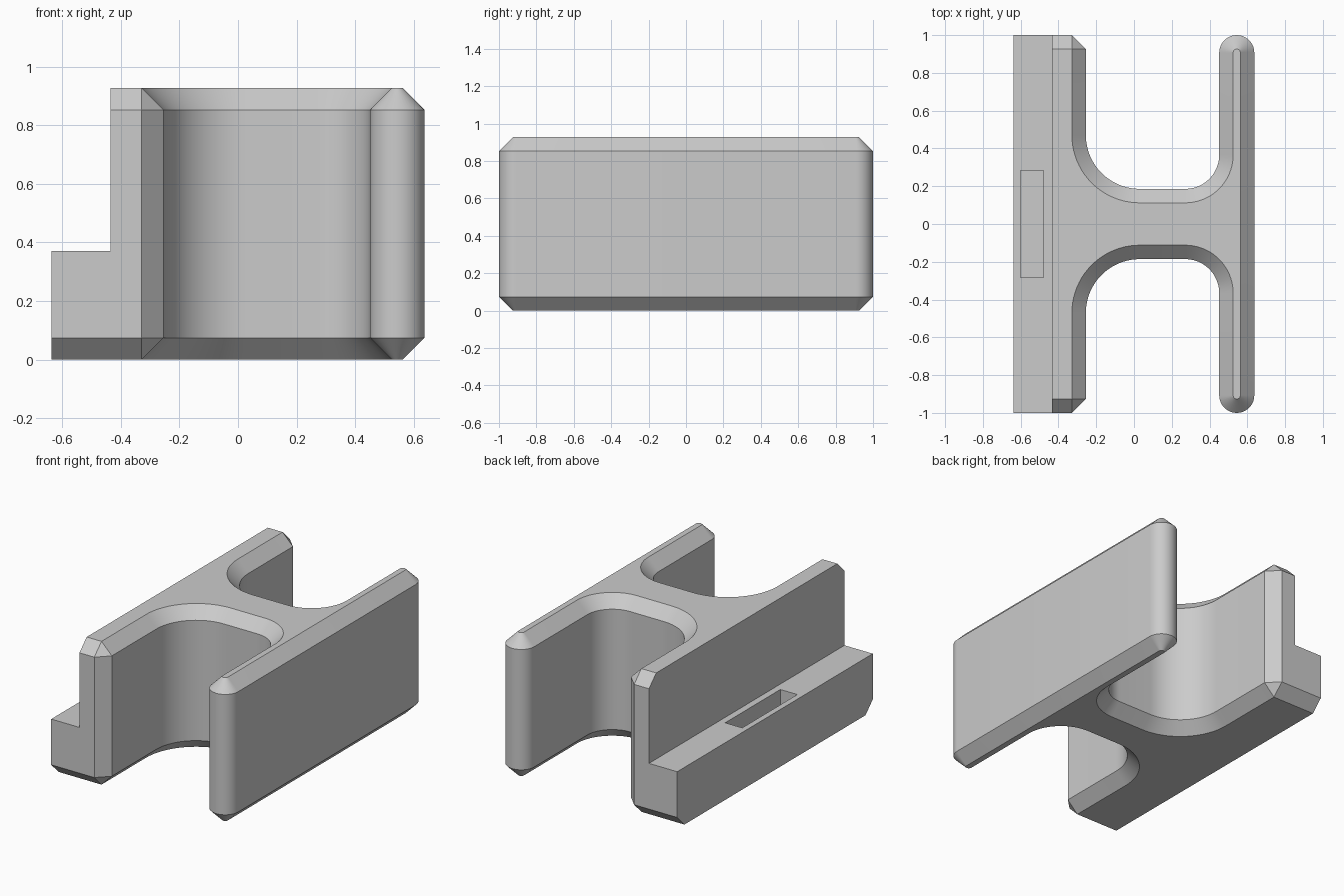
import bpy, bmesh
from math import sin, cos, pi, radians

if "Cube" in bpy.data.objects:
    bpy.data.objects.remove(bpy.data.objects["Cube"])

grey = bpy.data.materials.new("light grey")
grey.use_nodes = True
colour = (0.6, 0.6, 0.6, 1)
grey.diffuse_color = colour
grey.node_tree.nodes["Principled BSDF"].inputs["Base Color"].default_value = colour

LEFT, STEP, RIGHT = -0.637, -0.435, 0.637
PLATE, FLANGE = -0.255, 0.451      # faces on either side of the gap
WEB, HEIGHT, LEDGE = 0.186, 0.927, 0.37
BEVEL = 0.074


def arc(cx, cy, r, start, end, steps=20):
    angles = [radians(start + (end - start) * i / steps) for i in range(steps + 1)]
    return [(cx + r * cos(a), cy + r * sin(a)) for a in angles]


def outline(inset):
    """Back half of the outline, left to right, then mirrored to the front."""
    big, small, tip = 0.285, 0.18, (RIGHT - FLANGE) / 2
    half = [(LEFT, 1 - inset), (PLATE - BEVEL, 1 - inset), (PLATE - inset, 1 - BEVEL)]
    half += arc(PLATE + big, WEB + big, big + inset, 180, 270)
    half += arc(FLANGE - small, WEB + small, small + inset, 270, 360)
    half += arc(FLANGE + tip, 1 - tip, tip - inset, 180, 0)
    return half + [(x, -y) for x, y in reversed(half)]


def make_object(name, bm):
    bmesh.ops.recalc_face_normals(bm, faces=bm.faces)
    mesh = bpy.data.meshes.new(name)
    bm.to_mesh(mesh)
    bm.free()
    mesh.materials.append(grey)
    ob = bpy.data.objects.new(name, mesh)
    bpy.context.collection.objects.link(ob)
    return ob


def box(name, low, high):
    bm = bmesh.new()
    bmesh.ops.create_cube(bm, size=1)
    for v in bm.verts:
        v.co = [a if c < 0 else b for c, a, b in zip(v.co, low, high)]
    ob = make_object(name, bm)
    ob.hide_render = True
    return ob


# Body: stacked outlines with chamfered top and bottom rims
bm = bmesh.new()
layers = [(0, BEVEL), (BEVEL, 0), (HEIGHT - BEVEL, 0), (HEIGHT, BEVEL)]
rings = [[bm.verts.new((x, y, z)) for x, y in outline(d)] for z, d in layers]
for lower, upper in zip(rings, rings[1:]):
    for i in range(len(lower)):
        bm.faces.new((lower[i - 1], lower[i], upper[i], upper[i - 1]))
bm.faces.new(rings[0])
bm.faces.new(rings[-1])
bmesh.ops.remove_doubles(bm, verts=bm.verts, dist=0.0005)
body = make_object("bracket_body", bm)

# Ledge step and the pocket sunk into it
cutters = [box("step_cutter", (-1, -1.2, LEDGE), (STEP, 1.2, 1.2)),
           box("pocket_cutter", (-0.6, -0.282, 0.15), (-0.478, 0.282, 0.5))]
bpy.ops.object.select_all(action='DESELECT')
body.select_set(True)
bpy.context.view_layer.objects.active = body
for cutter in cutters:
    mod = body.modifiers.new("cut", 'BOOLEAN')
    mod.operation = 'DIFFERENCE'
    mod.solver = 'EXACT'
    mod.object = cutter
    bpy.ops.object.modifier_apply(modifier=mod.name)
for cutter in cutters:
    bpy.data.objects.remove(cutter)

bpy.ops.object.shade_smooth_by_angle(angle=radians(30))
